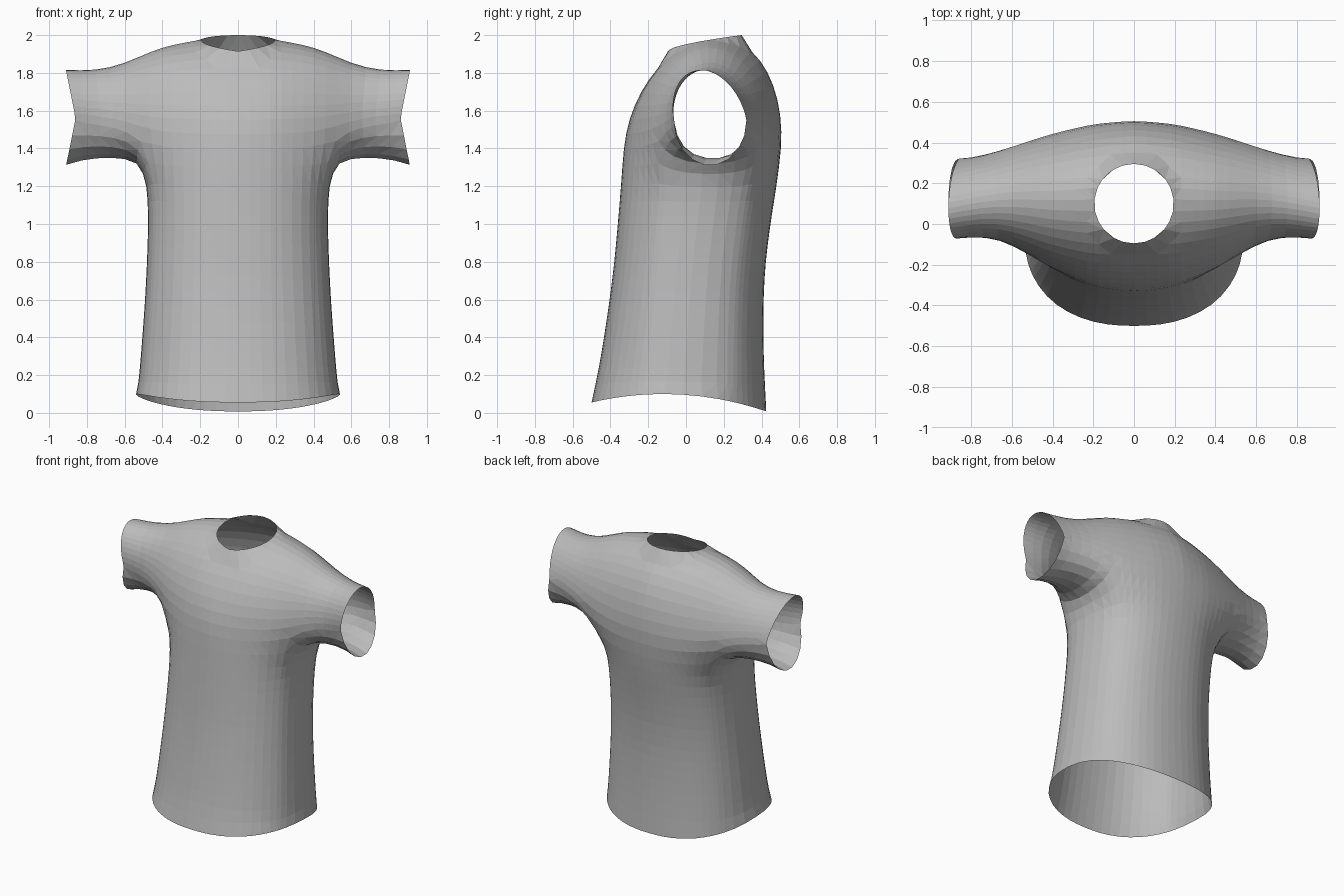
import bpy, bmesh
from math import sin, cos, pi, atan2, hypot, copysign

cube = bpy.data.objects.get("Cube")
if cube:
    bpy.data.objects.remove(cube)

# Shoulder and sleeve slices: distance from middle, front y, back y, top z, widest z, underside z
SLICES = [(0, -.335, .508, 1.99, 1.4, 1.34), (.2, -.31, .495, 1.98, 1.4, 1.34),
          (.4, -.225, .45, 1.94, 1.42, 1.34), (.52, -.155, .415, 1.89, 1.46, 1.33),
          (.6, -.1, .385, 1.845, 1.5, 1.34), (.7, -.06, .35, 1.815, 1.53, 1.345),
          (.86, -.065, .32, 1.815, 1.55, 1.31)]
# Body rings: height, half width, front y, back y
BODY = [(.08, .54, -.5, .425), (.2, .528, -.468, .415), (.4, .512, -.435, .41),
        (.6, .497, -.405, .41), (.8, .487, -.38, .422), (1, .48, -.362, .447),
        (1.2, .485, -.345, .48)]
PIT, END = .52, .86
ARCH, UNDER, COLS = 22, 9, 18


def lookup(table, t):
    """Linear interpolation of a table row."""
    for a, b in zip(table, table[1:]):
        if t <= b[0]:
            break
    k = (t - a[0]) / (b[0] - a[0])
    return [p + (q - p) * k for p, q in zip(a[1:], b[1:])]


def section(x, angle):
    """Point of the shoulder or sleeve slice; angle runs front, top, back, underside."""
    front, back, top, wide, under = lookup(SLICES, abs(x))
    s = sin(angle)
    y = (front + back) / 2 - (back - front) / 2 * cos(angle)
    if s >= 0:
        fade = abs(x) / END
        y += .05 * (1 - 2 * fade) * s
        z = wide + (top - wide) * s + .1 * (1 - fade) * (y - .1) * s
    else:
        z = wide + (wide - under) * s
    slant = max(0, (abs(x) - PIT) / (END - PIT))
    return x + copysign(.2 * slant * (z - 1.56), x), y, z


def body_point(phi, z):
    """Point of the rounded body ring in direction phi."""
    w, front, back = lookup(BODY, z)
    c, s = cos(phi), sin(phi)
    r = (abs(c) ** 2.3 + abs(s) ** 2.3) ** (-1 / 2.3)
    return w * c * r, (front + back) / 2 + (back - front) / 2 * s * r, z


bm = bmesh.new()


def bridge(a, b, closed=True):
    for i in range(len(a) if closed else len(a) - 1):
        j = (i + 1) % len(a)
        bm.faces.new((a[i], a[j], b[j], b[i]))


over = [pi * i / ARCH for i in range(ARCH + 1)]
below = [pi + pi * i / UNDER for i in range(1, UNDER)]

# Chest, shoulders and upper back
cols = []
for i in range(COLS + 1):
    x = -PIT + 2 * PIT * i / COLS
    cols.append([bm.verts.new(section(x, a)) for a in over])
for a, b in zip(cols, cols[1:]):
    bridge(a, b, closed=False)

# Sleeves
pits = {}
for side, col in ((-1, cols[0]), (1, cols[-1])):
    pits[side] = [bm.verts.new(section(side * PIT, a)) for a in below]
    ring = col + pits[side]
    for k in range(1, 6):
        x = side * (PIT + (END - PIT) * k / 5)
        new = [bm.verts.new(section(x, a)) for a in over + below]
        bridge(ring, new)
        ring = new

# Body, from the armpits down to the curved hem
ring = ([c[0] for c in cols] + pits[1][::-1]
        + [c[-1] for c in reversed(cols)] + pits[-1])
phis = [atan2((v.co.y - .065) / .41, v.co.x / .5) for v in ring]
first = [body_point(p, 1.2) for p in phis]
half = [bm.verts.new([(a + b) / 2 for a, b in zip(v.co, q)])
        for v, q in zip(ring, first)]
bridge(ring, half)
ring = half
for k in range(14):
    new = [bm.verts.new(body_point(p, 1.2 - .08 * k)) for p in phis]
    bridge(ring, new)
    ring = new
hem = []
for p in phis:
    x, y, z = body_point(p, .08)
    hem.append(bm.verts.new((x, y, .1 - .31 * (y + .12) ** 2)))
bridge(ring, hem)

# Soften the joins, leaving the open edges alone
inner = [v for v in bm.verts if not v.is_boundary]
for _ in range(4):
    bmesh.ops.smooth_vert(bm, verts=inner, factor=.4,
                          use_axis_x=True, use_axis_y=True, use_axis_z=True)

# Round neck opening, higher at the back
NECK_Y, NECK_R = .1, .195
hole = []
for f in bm.faces:
    c = f.calc_center_median()
    if c.z > 1.7 and hypot(c.x, c.y - NECK_Y) < NECK_R:
        hole.append(f)
bmesh.ops.delete(bm, geom=hole, context='FACES')
for v in bm.verts:
    r = hypot(v.co.x, v.co.y - NECK_Y)
    if v.is_boundary and v.co.z > 1.7 and r < .35:
        v.co.x *= NECK_R / r
        v.co.y = NECK_Y + (v.co.y - NECK_Y) * NECK_R / r
        rise = max(0, (v.co.y - NECK_Y + NECK_R) / (2 * NECK_R))
        v.co.z = 1.915 + .085 * rise ** .6

bmesh.ops.recalc_face_normals(bm, faces=bm.faces)
bmesh.ops.triangulate(bm, faces=bm.faces, quad_method='SHORT_EDGE')

# Cloth material and object
grey = bpy.data.materials.new("grey_cloth")
grey.use_nodes = True
colour = (.5, .5, .5, 1)
grey.diffuse_color = colour
grey.node_tree.nodes["Principled BSDF"].inputs["Base Color"].default_value = colour

mesh = bpy.data.meshes.new("shirt")
bm.to_mesh(mesh)
bm.free()
mesh.materials.append(grey)
bpy.context.collection.objects.link(bpy.data.objects.new("shirt", mesh))
